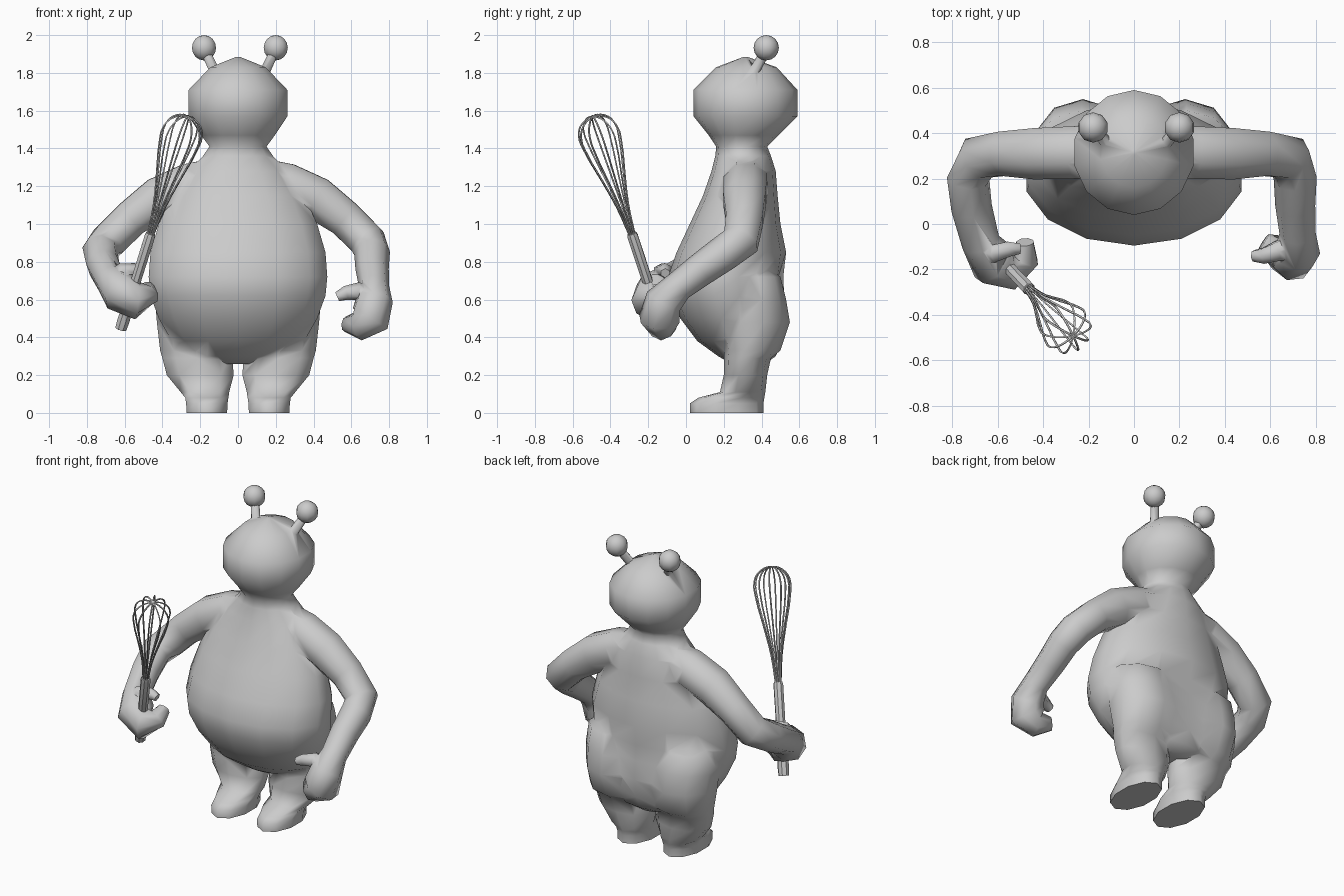
import bpy, bmesh, math
from mathutils import Vector

if "Cube" in bpy.data.objects:
    bpy.data.objects.remove(bpy.data.objects["Cube"])


def loft(name, rings):
    """Skin a list of equal-sized rings of points into a closed solid."""
    bm = bmesh.new()
    loops = [[bm.verts.new(p) for p in ring] for ring in rings]
    n = len(loops[0])
    for a, b in zip(loops, loops[1:]):
        for i in range(n):
            bm.faces.new((a[i], a[(i + 1) % n], b[(i + 1) % n], b[i]))
    bm.faces.new(loops[0][::-1])
    bm.faces.new(loops[-1])
    bmesh.ops.recalc_face_normals(bm, faces=bm.faces)
    me = bpy.data.meshes.new(name)
    bm.to_mesh(me)
    bm.free()
    ob = bpy.data.objects.new(name, me)
    bpy.context.collection.objects.link(ob)
    return ob


def flat_ring(z, cx, cy, rx, ry, n):
    return [(cx + rx * math.sin(2 * math.pi * i / n), cy - ry * math.cos(2 * math.pi * i / n), z)
            for i in range(n)]


def tube(name, path, n=8):
    """Round limb along points (x, y, z, radius)."""
    pts = [Vector(p[:3]) for p in path]
    rings, side = [], Vector((0, 1, 0.01))
    for i, p in enumerate(pts):
        t = (pts[min(i + 1, len(pts) - 1)] - pts[max(i - 1, 0)]).normalized()
        side = (side - t * side.dot(t)).normalized()
        up = t.cross(side)
        r = path[i][3]
        rings.append([p + r * (side * math.cos(a) + up * math.sin(a))
                      for a in (2 * math.pi * (k + 0.5) / n for k in range(n))])
    return loft(name, rings)


def smooth(ob, angle=60):
    bpy.ops.object.select_all(action='DESELECT')
    ob.select_set(True)
    bpy.context.view_layer.objects.active = ob
    bpy.ops.object.shade_smooth_by_angle(angle=math.radians(angle))


# torso and head: z, half width, front y, back y
profile = [(0.26, 0.12, 0.24, 0.42), (0.30, 0.25, 0.17, 0.475), (0.38, 0.36, 0.06, 0.51),
           (0.50, 0.43, -0.03, 0.53), (0.62, 0.475, -0.085, 0.52), (0.72, 0.485, -0.095, 0.515),
           (0.85, 0.475, -0.05, 0.53), (1.00, 0.43, 0.02, 0.50), (1.15, 0.36, 0.09, 0.485),
           (1.28, 0.27, 0.135, 0.475), (1.36, 0.19, 0.155, 0.45), (1.41, 0.155, 0.16, 0.43),
           (1.47, 0.20, 0.12, 0.49), (1.57, 0.268, 0.04, 0.59), (1.71, 0.268, 0.04, 0.59),
           (1.83, 0.15, 0.16, 0.48), (1.885, 0.01, 0.305, 0.325)]
body = loft("body", [flat_ring(z, 0, (f + b) / 2, w, (b - f) / 2, 14) for z, w, f, b in profile])

limbs = []
# legs with buttock and foot: z, x, y, half width, half depth
leg = [(0, 0.165, 0.215, 0.113, 0.195), (0.05, 0.165, 0.215, 0.115, 0.195),
       (0.08, 0.165, 0.24, 0.12, 0.175), (0.11, 0.175, 0.30, 0.135, 0.12),
       (0.20, 0.20, 0.315, 0.186, 0.115), (0.29, 0.215, 0.325, 0.195, 0.125),
       (0.33, 0.222, 0.35, 0.20, 0.15), (0.48, 0.225, 0.35, 0.215, 0.20),
       (0.60, 0.23, 0.34, 0.22, 0.19), (0.72, 0.23, 0.33, 0.21, 0.17), (0.82, 0.2, 0.3, 0.1, 0.08)]
for s in (-1, 1):
    limbs.append(loft("leg", [flat_ring(z, s * x, y, rx, ry, 10) for z, x, y, rx, ry in leg]))

# arms share the upper part; forearms and hands differ
upper = [(0.10, 0.32, 1.24, 0.12), (0.26, 0.315, 1.205, 0.125), (0.42, 0.31, 1.135, 0.122),
         (0.57, 0.31, 1.025, 0.105), (0.685, 0.29, 0.91, 0.103)]
left = [(0.71, 0.20, 0.845, 0.095), (0.71, 0.08, 0.76, 0.088), (0.72, -0.04, 0.67, 0.08),
        (0.72, -0.12, 0.59, 0.10), (0.70, -0.14, 0.50, 0.112), (0.64, -0.125, 0.46, 0.078),
        (0.57, -0.08, 0.47, 0.042)]
right = [(-0.73, 0.20, 0.86, 0.095), (-0.715, 0.07, 0.785, 0.09), (-0.675, -0.08, 0.705, 0.085),
         (-0.62, -0.165, 0.64, 0.112), (-0.535, -0.19, 0.595, 0.10),
         (-0.475, -0.15, 0.625, 0.06), (-0.48, -0.08, 0.66, 0.04)]
limbs.append(tube("left_arm", upper + left))
limbs.append(tube("right_arm", [(-x, y, z, r) for x, y, z, r in upper] + right))
limbs.append(tube("left_thumb", [(0.70, -0.10, 0.61, 0.06), (0.63, -0.12, 0.645, 0.048),
                                 (0.57, -0.14, 0.635, 0.038), (0.525, -0.14, 0.615, 0.026)], 6))
limbs.append(tube("right_thumb", [(-0.66, -0.12, 0.70, 0.06), (-0.61, -0.13, 0.75, 0.045),
                                  (-0.55, -0.11, 0.755, 0.038), (-0.505, -0.11, 0.74, 0.026)], 6))

# antenna stalks
for x0, x1 in ((-0.115, -0.18), (0.135, 0.20)):
    limbs.append(tube("stalk", [(x0, 0.35, 1.79, 0.029), (x1, 0.43, 1.93, 0.026)]))

# weld everything into one skin
for limb in limbs:
    mod = body.modifiers.new("union", 'BOOLEAN')
    mod.operation, mod.solver, mod.object = 'UNION', 'EXACT', limb
    bpy.context.view_layer.objects.active = body
    bpy.ops.object.modifier_apply(modifier=mod.name)
    bpy.data.objects.remove(limb)
smooth(body, 75)

# antenna balls
for side, x in (("right", -0.18), ("left", 0.20)):
    bpy.ops.mesh.primitive_uv_sphere_add(segments=10, ring_count=8, radius=0.067,
                                         location=(x, 0.425, 1.933))
    bpy.context.object.name = side + "_antenna_ball"
    smooth(bpy.context.object)

# whisk handle
base, top = Vector((-0.62, -0.12, 0.445)), Vector((-0.462, -0.287, 0.95))
axis = (top - base).normalized()
handle = tube("whisk_handle", [(*base.lerp(top, t), r) for t, r in
                               ((0, 0.032), (0.08, 0.035), (0.5, 0.029), (0.97, 0.03), (1, 0.026))])
smooth(handle, 40)

# whisk wires: crossing balloon loops
u = axis.orthogonal().normalized()
v = axis.cross(u)
half = [(-0.02, 0.014), (0.16, 0.032), (0.34, 0.068), (0.50, 0.102), (0.60, 0.106), (0.66, 0.065)]
outline = half + [(0.68, 0)] + [(h, -r) for h, r in reversed(half)]
cu = bpy.data.curves.new("whisk_wires", 'CURVE')
cu.dimensions, cu.bevel_depth, cu.bevel_resolution, cu.resolution_u = '3D', 0.005, 0, 3
for k in range(5):
    a = math.pi * k / 5
    d = u * math.cos(a) + v * math.sin(a)
    sp = cu.splines.new('BEZIER')
    sp.bezier_points.add(len(outline) - 1)
    for bp, (h, r) in zip(sp.bezier_points, outline):
        bp.co = top + axis * h + d * r
        bp.handle_left_type = bp.handle_right_type = 'AUTO'
bpy.context.collection.objects.link(bpy.data.objects.new("whisk_wires", cu))
